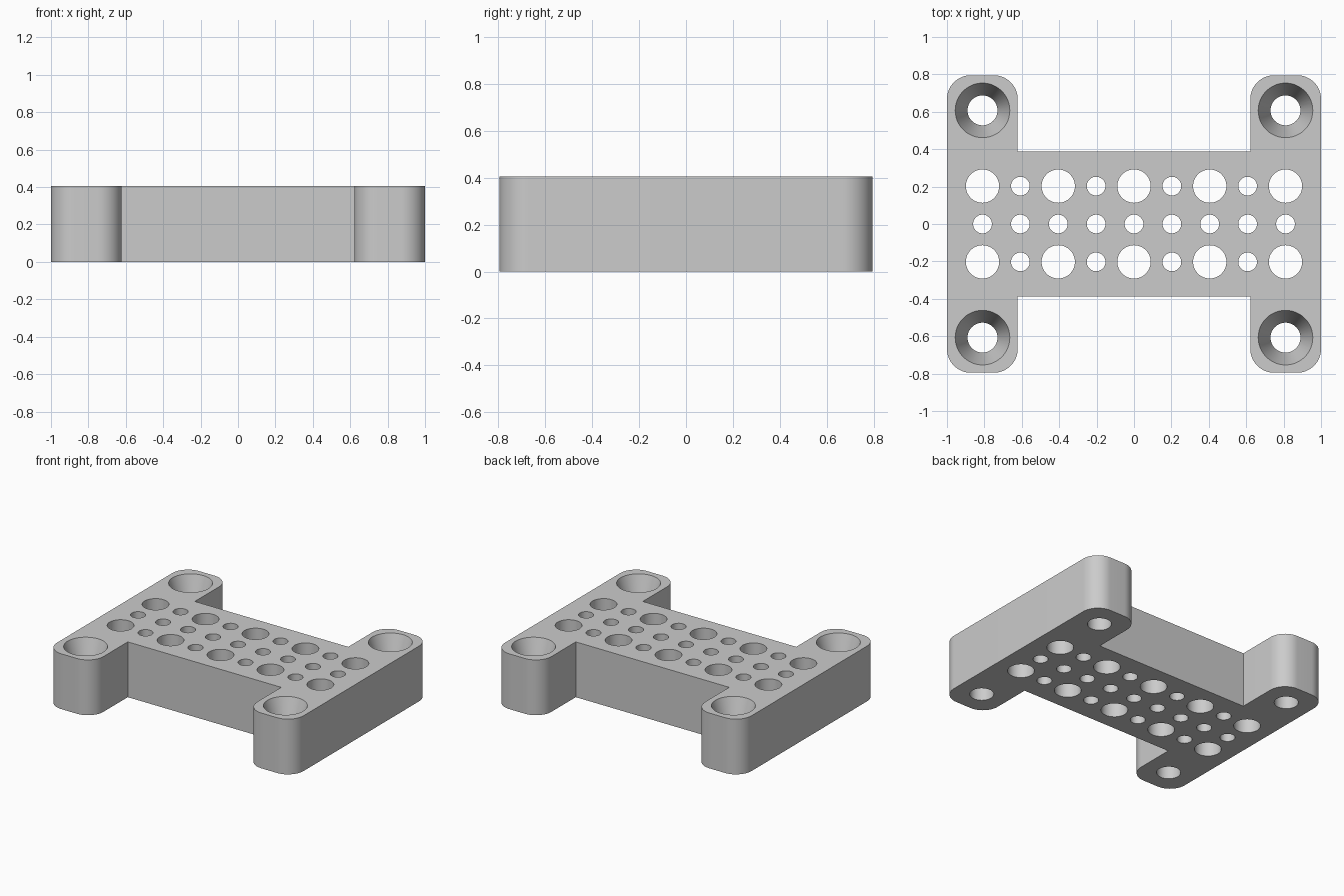
import bpy, bmesh
from math import pi, cos, sin, radians
from mathutils import Vector

cube = bpy.data.objects.get("Cube")
if cube:
    bpy.data.objects.remove(cube, do_unlink=True)

HEIGHT = 0.405
PITCH = 0.2025
BODY_Y, ARM_X, END_Y, CORNER = 0.388, 0.622, 0.795, 0.127

grey = bpy.data.materials.new("plain grey")
grey.use_nodes = True
colour = (0.6, 0.6, 0.6, 1)
grey.diffuse_color = colour
grey.node_tree.nodes["Principled BSDF"].inputs["Base Color"].default_value = colour


def make_object(name, bm):
    bmesh.ops.recalc_face_normals(bm, faces=bm.faces)
    mesh = bpy.data.meshes.new(name)
    bm.to_mesh(mesh)
    bm.free()
    obj = bpy.data.objects.new(name, mesh)
    bpy.context.collection.objects.link(obj)
    return obj


def arc(cx, cy, start, steps=16):
    return [(cx + CORNER * cos(start + pi / 2 * i / steps),
             cy + CORNER * sin(start + pi / 2 * i / steps)) for i in range(steps + 1)]


# H-shaped outline: one quarter, then mirrored around
quarter = arc(1 - CORNER, END_Y - CORNER, 0)
quarter += arc(ARM_X + CORNER, END_Y - CORNER, pi / 2) + [(ARM_X, BODY_Y)]
half = quarter + [(-x, y) for x, y in reversed(quarter)]
outline = half + [(x, -y) for x, y in reversed(half)]

bm = bmesh.new()
base = bm.faces.new([bm.verts.new((x, y, 0)) for x, y in outline])
top = bmesh.ops.extrude_face_region(bm, geom=[base])
bmesh.ops.translate(bm, vec=(0, 0, HEIGHT),
                    verts=[v for v in top["geom"] if isinstance(v, bmesh.types.BMVert)])
plate = make_object("mounting_plate", bm)
plate.data.materials.append(grey)


def add_turned(bm, x, y, profile, sides=48):
    """Solid of revolution from (radius, height) pairs, capped at both ends."""
    rings = [[bm.verts.new((x + r * cos(2 * pi * i / sides), y + r * sin(2 * pi * i / sides), z))
              for i in range(sides)] for r, z in profile]
    for low, high in zip(rings, rings[1:]):
        for i in range(sides):
            j = (i + 1) % sides
            bm.faces.new((low[i], low[j], high[j], high[i]))
    bm.faces.new(rings[0])
    bm.faces.new(rings[-1])


# Hole cutters: grid of plain holes, countersunk holes in the four ends
bm = bmesh.new()
for row in (-1, 0, 1):
    for col in range(-4, 5):
        radius = 0.089 if row and col % 2 == 0 else 0.05
        add_turned(bm, col * PITCH, row * PITCH, [(radius, -0.1), (radius, HEIGHT + 0.1)])
for sx in (-1, 1):
    for sy in (-1, 1):
        add_turned(bm, sx * 4 * PITCH, sy * 3 * PITCH,
                   [(0.08, -0.1), (0.08, HEIGHT - 0.2), (0.146, HEIGHT), (0.146, HEIGHT + 0.1)])
cutter = make_object("hole_cutter", bm)
cutter.hide_render = True

# Cut the holes and keep only the finished plate
cut = plate.modifiers.new("holes", "BOOLEAN")
cut.operation = "DIFFERENCE"
cut.solver = "EXACT"
cut.object = cutter
bpy.ops.object.select_all(action="DESELECT")
bpy.context.view_layer.objects.active = plate
plate.select_set(True)
bpy.ops.object.modifier_apply(modifier=cut.name)
bpy.data.objects.remove(cutter, do_unlink=True)
plate.data.materials.clear()
plate.data.materials.append(grey)
for face in plate.data.polygons:
    face.material_index = 0
bpy.ops.object.shade_smooth_by_angle(angle=radians(15))
